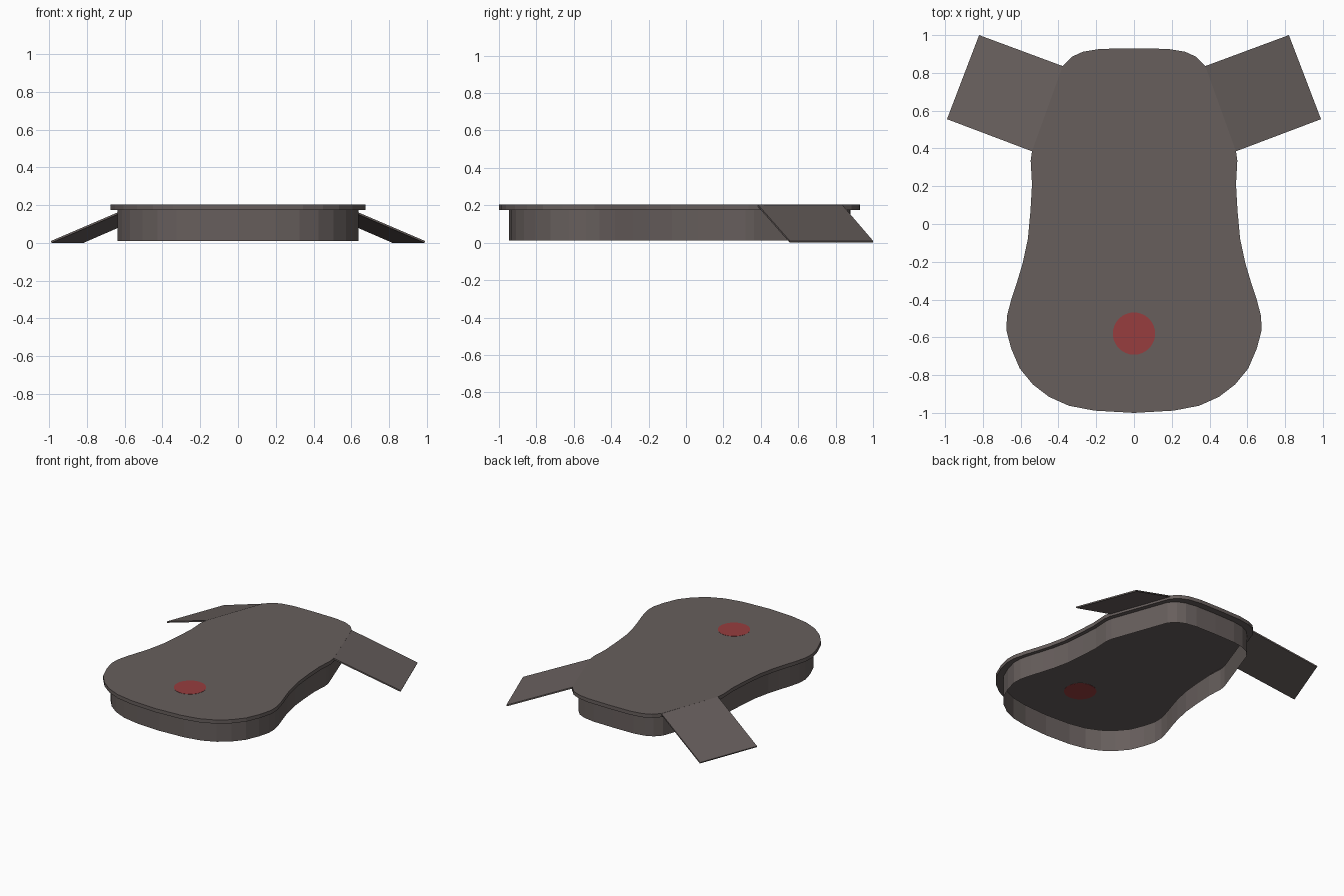
import bpy, bmesh
from mathutils import Vector

if "Cube" in bpy.data.objects:
    bpy.data.objects.remove(bpy.data.objects["Cube"])


def material(name, rgb):
    m = bpy.data.materials.new(name)
    m.diffuse_color = (*rgb, 1)
    m.use_nodes = True
    m.node_tree.nodes["Principled BSDF"].inputs["Base Color"].default_value = m.diffuse_color
    return m


brown = material("dark warm grey", (0.135, 0.113, 0.108))
red = material("dull red", (0.31, 0.047, 0.049))


def make_object(name, bm, mat):
    mesh = bpy.data.meshes.new(name)
    bm.to_mesh(mesh)
    bm.free()
    mesh.materials.append(mat)
    ob = bpy.data.objects.new(name, mesh)
    bpy.context.collection.objects.link(ob)
    return ob


TOP, RIM, BOTTOM = 0.203, 0.175, 0.011

# right half of the outline, from front to back
half = [(0.21, -0.988), (0.345, -0.962), (0.45, -0.915), (0.535, -0.85),
        (0.605, -0.765), (0.65, -0.66), (0.675, -0.565), (0.673, -0.49),
        (0.65, -0.40), (0.617, -0.30), (0.59, -0.21), (0.562, -0.08),
        (0.548, 0.07), (0.54, 0.21), (0.547, 0.335), (0.54, 0.385),
        (0.378, 0.835), (0.33, 0.885), (0.27, 0.912), (0.18, 0.927)]
outline = ([(0, -1.0)] + half + [(0, 0.93)]
           + [(-x, y) for x, y in reversed(half)])

# hollow body: top plate, rim, overhang and set-in wall, open underneath
bm = bmesh.new()
rings = [[bm.verts.new((x * s, y * s, z)) for x, y in outline]
         for s, z in ((1, TOP), (1, RIM), (0.946, RIM), (0.946, BOTTOM))]
bm.faces.new(rings[0])
n = len(outline)
for upper, lower in zip(rings, rings[1:]):
    for i in range(n):
        j = (i + 1) % n
        bm.faces.new((upper[j], upper[i], lower[i], lower[j]))
make_object("body_shell", bm, brown)

# round red marker, thin enough to show on both sides of the top plate
bm = bmesh.new()
bmesh.ops.create_cone(bm, cap_ends=True, segments=32, radius1=0.112,
                      radius2=0.112, depth=0.003)
marker = make_object("round_marker", bm, red)
marker.location = (0, -0.58, TOP)

# sloping ramps, mirrored left and right
for name, side in (("right_ramp", 1), ("left_ramp", -1)):
    pts = [Vector((x * side, y, z)) for x, y, z in
           ((0.54, 0.385, TOP), (0.99, 0.555, 0.01),
            (0.82, 1.0, 0.01), (0.375, 0.835, TOP))]
    normal = (pts[1] - pts[0]).cross(pts[3] - pts[0]).normalized() * side
    bm = bmesh.new()
    top = [bm.verts.new(p) for p in pts]
    low = [bm.verts.new(p - normal * 0.01) for p in pts]
    bm.faces.new(top)
    bm.faces.new(low[::-1])
    for i in range(4):
        j = (i + 1) % 4
        bm.faces.new((top[i], low[i], low[j], top[j]))
    bmesh.ops.recalc_face_normals(bm, faces=bm.faces)
    make_object(name, bm, brown)
